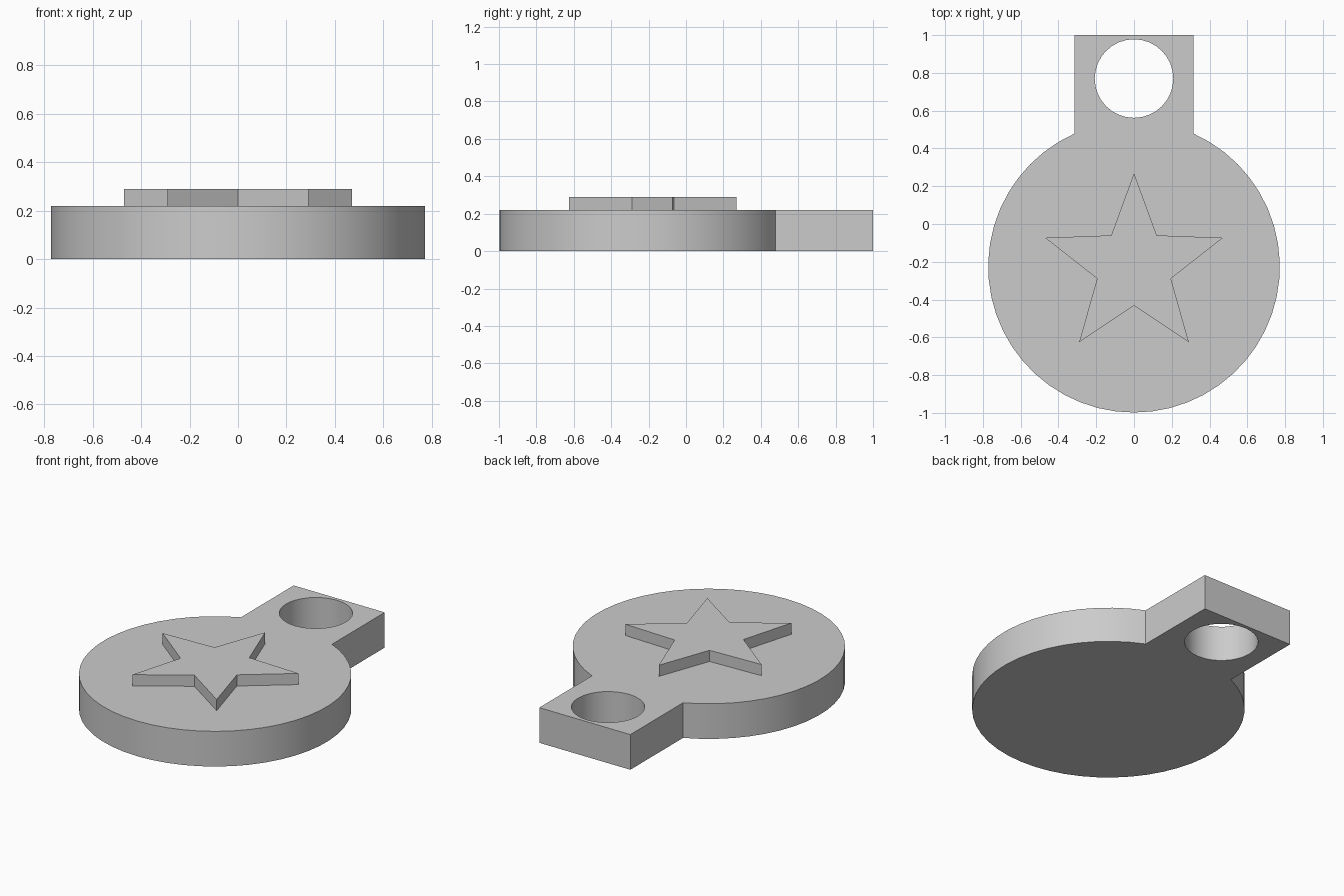
import bpy
import bmesh
from math import radians, sin, cos, asin, pi

cube = bpy.data.objects.get("Cube")
if cube:
    bpy.data.objects.remove(cube, do_unlink=True)

DISC_Y, DISC_R = -0.226, 0.772
TAB_HALF, TAB_END = 0.315, 1.0
HOLE_Y, HOLE_R = 0.77, 0.208
BODY_TOP, STAR_TOP = 0.22, 0.29

grey = bpy.data.materials.new("plain grey")
grey.use_nodes = True
colour = (0.6, 0.6, 0.6, 1)
grey.diffuse_color = colour
grey.node_tree.nodes["Principled BSDF"].inputs["Base Color"].default_value = colour


def polar(radius, angle, cy):
    return (radius * cos(angle), cy + radius * sin(angle))


def plate(name, loops, bottom, top):
    """Fill closed outlines (inner ones become holes) and extrude them upwards."""
    bm = bmesh.new()
    for loop in loops:
        verts = [bm.verts.new((x, y, bottom)) for x, y in loop]
        for a, b in zip(verts, verts[1:] + verts[:1]):
            bm.edges.new((a, b))
    bmesh.ops.triangle_fill(bm, edges=bm.edges[:], use_beauty=True)
    grown = bmesh.ops.extrude_face_region(bm, geom=bm.faces[:], use_keep_orig=True)
    moved = [g for g in grown["geom"] if isinstance(g, bmesh.types.BMVert)]
    bmesh.ops.translate(bm, verts=moved, vec=(0, 0, top - bottom))
    bmesh.ops.recalc_face_normals(bm, faces=bm.faces[:])
    mesh = bpy.data.meshes.new(name)
    bm.to_mesh(mesh)
    bm.free()
    mesh.materials.append(grey)
    obj = bpy.data.objects.new(name, mesh)
    bpy.context.collection.objects.link(obj)
    bpy.ops.object.select_all(action="DESELECT")
    obj.select_set(True)
    bpy.context.view_layer.objects.active = obj
    bpy.ops.object.shade_smooth_by_angle(angle=radians(30))
    return obj


# Tag body: round disc running into a square tab with a ring hole
gap = asin(TAB_HALF / DISC_R)
start, sweep, steps = pi / 2 + gap, 2 * (pi - gap), 44
outline = [polar(DISC_R, start + sweep * i / steps, DISC_Y) for i in range(steps + 1)]
outline += [(TAB_HALF, TAB_END), (-TAB_HALF, TAB_END)]
hole = [polar(HOLE_R, 2 * pi * i / 32, HOLE_Y) for i in range(32)]
plate("tag_body", [outline, hole], 0, BODY_TOP)

# Raised five-pointed star
star = [polar(0.205 if i % 2 else 0.495, pi / 2 + i * pi / 5, DISC_Y) for i in range(10)]
plate("raised_star", [star], BODY_TOP - 0.01, STAR_TOP)
